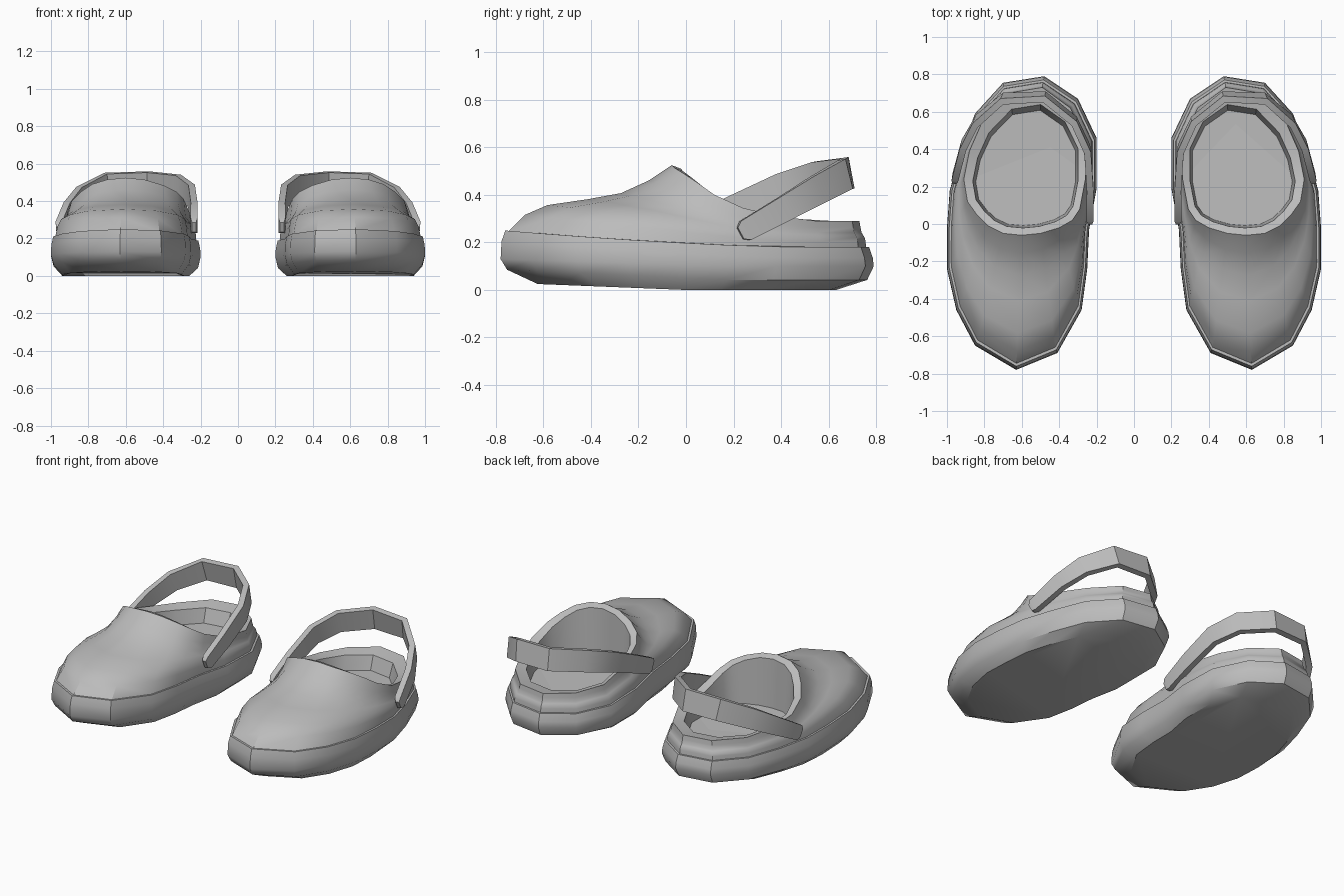
import bpy
import bmesh
import math
from mathutils import Vector

cube = bpy.data.objects.get("Cube")
if cube:
    bpy.data.objects.remove(cube, do_unlink=True)

# One foam colour for the whole pair
foam = bpy.data.materials.new("grey_foam")
foam.use_nodes = True
GREY = (0.5, 0.5, 0.5, 1)
foam.diffuse_color = GREY
foam.node_tree.nodes["Principled BSDF"].inputs["Base Color"].default_value = GREY

# Sole outline, counter-clockwise from the toe tip
OUTLINE = [(.63, -.78), (.85, -.65), (.95, -.46), (1, -.24), (1, -.02), (.985, .18),
           (.93, .38), (.85, .59), (.7, .755), (.48, .79), (.3, .67), (.2, .46),
           (.2, .19), (.24, -.03), (.25, -.24), (.28, -.46), (.41, -.69)]
# Edge of the foot opening, one point for each outline point
RIM = [(.6, -.06, .525), (.7, -.05, .515), (.78, -.01, .49), (.84, .05, .45),
       (.89, .12, .4), (.91, .24, .345), (.88, .39, .31), (.81, .55, .29),
       (.67, .7, .29), (.49, .73, .29), (.34, .62, .29), (.26, .45, .3),
       (.26, .24, .34), (.29, .08, .41), (.33, .02, .45), (.4, -.02, .485), (.5, -.05, .515)]
# Centre line of the heel strap, from the outer end to the inner end
STRAP = [(.955, .25, .25), (.91, .42, .345), (.84, .55, .42), (.7, .67, .485),
         (.48, .68, .49), (.32, .55, .475), (.25, .4, .43), (.235, .2, .345), (.235, .03, .27)]
# Rise of the upper from the sole to the opening: (distance, height)
SWELL = [(0, 0), (.1, .25), (.24, .4), (.49, .49), (.69, .58), (.86, .77), (1, 1)]


def toe_factor(y, start):
    """0 behind start, growing to 1 at the toe tip."""
    return max(0, (start - y) / (start + .78))


def sole_top(y):
    return .18 + .07 * toe_factor(y, .5) ** 1.5


def outline_ring(sx, sy, height):
    return [Vector((.6 + (x - .6) * sx, y * sy, height(y))) for x, y in OUTLINE]


def make_part(name, rings, side, closed=True):
    """Skin a list of rings, capping both ends; side = -1 mirrors the part."""
    bm = bmesh.new()
    loops = [[bm.verts.new((p.x * side, p.y, p.z)) for p in ring] for ring in rings]
    count = len(loops[0])
    for low, high in zip(loops, loops[1:]):
        for i in range(count):
            j = (i + 1) % count
            bm.faces.new((low[i], low[j], high[j], high[i]))
    bm.faces.new(loops[0][::-1])
    bm.faces.new(loops[-1])
    bmesh.ops.recalc_face_normals(bm, faces=bm.faces)
    mesh = bpy.data.meshes.new(name)
    bm.to_mesh(mesh)
    bm.free()
    mesh.materials.append(foam)
    obj = bpy.data.objects.new(name, mesh)
    bpy.context.collection.objects.link(obj)
    bpy.ops.object.select_all(action='DESELECT')
    obj.select_set(True)
    bpy.context.view_layer.objects.active = obj
    bpy.ops.object.shade_smooth_by_angle(angle=math.radians(35))
    return obj


def sole_rings():
    """Flat tread, bevelled underside, bulging wall, flat ledge on top."""
    return [
        outline_ring(.85, .8, lambda y: .025 * toe_factor(y, 0)),
        outline_ring(.965, .965, lambda y: .042 + .043 * toe_factor(y, .2)),
        outline_ring(1, 1, lambda y: .1 + .03 * toe_factor(y, .2)),
        outline_ring(.995, .995, lambda y: sole_top(y) - .045),
        outline_ring(.97, .975, sole_top),
    ]


def upper_rings():
    """Domed toe and heel collar up to the opening, then down to the insole."""
    base = outline_ring(.945, .96, lambda y: sole_top(y) - .005)
    rim = [Vector(p) for p in RIM]
    rings = []
    for across, up in SWELL:
        ring = []
        for b, r in zip(base, rim):
            p = b.lerp(r, across)
            p.z = b.z + (r.z - b.z) * up
            ring.append(p)
        rings.append(ring)
    floor = [Vector((.555 + (p.x - .555) * .82, .3 + (p.y - .335) * .78, .19)) for p in rim]
    lip = []
    for r, f in zip(rim, floor):
        p = r.lerp(f, .75)
        p.z = r.z - .015
        lip.append(p)
    return rings + [lip, floor]


def strap_rings():
    """Rectangular band that leans forward and widens towards the heel."""
    path = [Vector(p) for p in STRAP]
    last = len(path) - 1
    rings = []
    for i, p in enumerate(path):
        along = (path[min(i + 1, last)] - path[max(i - 1, 0)]).normalized()
        out = along.cross(Vector((0, -.2, 1))).normalized()
        up = out.cross(along).normalized()
        half = .045 + .022 * math.sin(math.pi * i / last)
        thick = .018
        rings.append([p + out * thick + up * half, p - out * thick + up * half,
                      p - out * thick - up * half, p + out * thick - up * half])
    # Rounded ends
    for end, inner in ((0, 1), (last, last - 1)):
        tip = path[end] + (path[end] - path[inner]).normalized() * .025
        cap = [tip + (q - path[end]) * .6 for q in rings[end if end == 0 else -1]]
        if end == 0:
            first_cap = cap
        else:
            rings.append(cap)
    return [first_cap] + rings


for side, label in ((1, "left"), (-1, "right")):
    make_part(label + "_sole", sole_rings(), side)
    make_part(label + "_upper", upper_rings(), side)
    make_part(label + "_heel_strap", strap_rings(), side)
